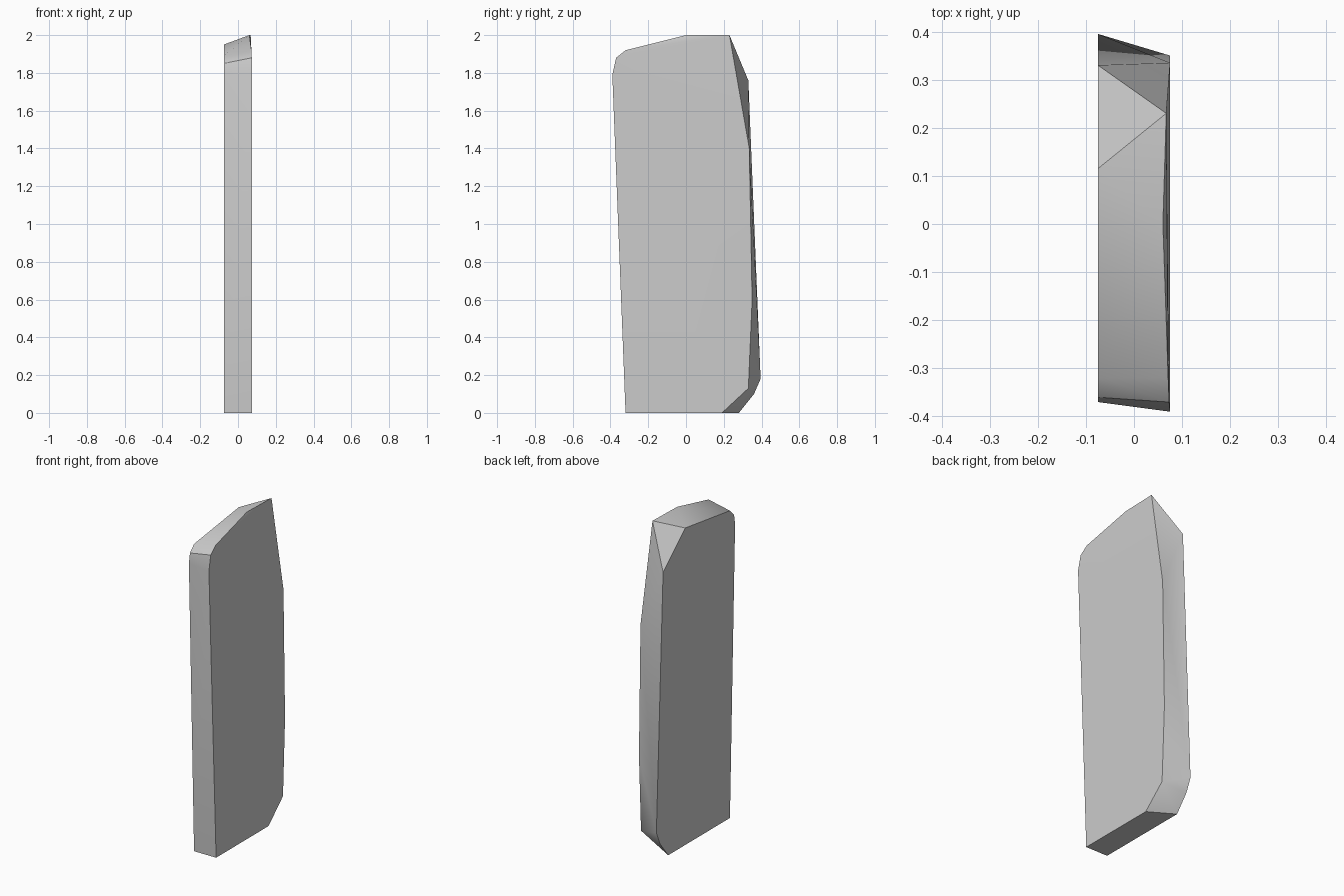
import bpy, bmesh, math

cube = bpy.data.objects.get("Cube")
if cube:
    bpy.data.objects.remove(cube, do_unlink=True)

# Plain grey stone
grey = bpy.data.materials.new("plain_grey")
grey.use_nodes = True
colour = (0.6, 0.6, 0.6, 1)
grey.diffuse_color = colour
grey.node_tree.nodes["Principled BSDF"].inputs["Base Color"].default_value = colour

half = 0.075  # half the slab thickness

# Outline of the -x face (y, z)
right_side = [(-0.32, 0), (0.28, 0), (0.36, 0.1), (0.395, 0.18), (0.33, 1.76),
              (0.115, 1.95), (-0.32, 1.89), (-0.36, 1.85), (-0.37, 1.79)]
# Outline of the +x face (y, z)
left_side = [(-0.32, 0), (0.19, 0), (0.33, 0.13), (0.35, 0.6), (0.335, 1.4),
             (-0.39, 1.79)]
# Worn ridge along the top, slightly inside the +x face (x, y, z)
ridge = [(0.073, -0.37, 1.88), (0.071, -0.32, 1.92), (0.06, 0, 2), (0.067, 0.23, 2)]

# Chipped slab as the hull of both side outlines and the ridge
points = [(-half, y, z) for y, z in right_side]
points += [(half, y, z) for y, z in left_side] + ridge
bm = bmesh.new()
for p in points:
    bm.verts.new(p)
bmesh.ops.convex_hull(bm, input=bm.verts[:])
loose = [v for v in bm.verts if not v.link_faces]
bmesh.ops.delete(bm, geom=loose, context="VERTS")
bmesh.ops.dissolve_limit(bm, angle_limit=math.radians(0.5),
                         verts=bm.verts[:], edges=bm.edges[:])
bmesh.ops.recalc_face_normals(bm, faces=bm.faces[:])

mesh = bpy.data.meshes.new("stone_slab")
bm.to_mesh(mesh)
bm.free()
mesh.materials.append(grey)
slab = bpy.data.objects.new("stone_slab", mesh)
bpy.context.collection.objects.link(slab)

# Soft shading over shallow facets, crisp chamfers
bpy.ops.object.select_all(action="DESELECT")
slab.select_set(True)
bpy.context.view_layer.objects.active = slab
bpy.ops.object.shade_smooth_by_angle(angle=math.radians(30))
